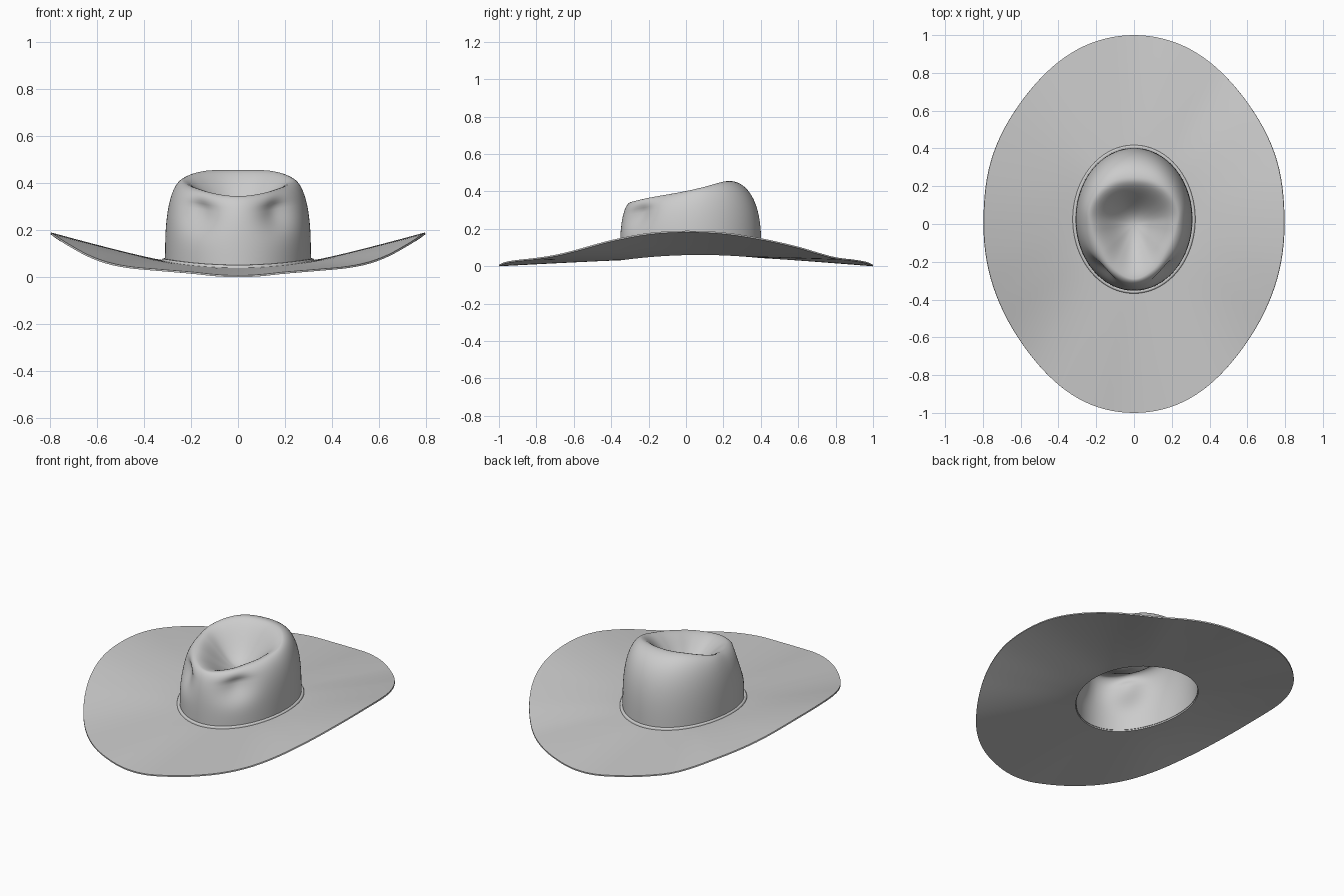
import bpy, math

if "Cube" in bpy.data.objects:
    bpy.data.objects.remove(bpy.data.objects["Cube"])

N = 128  # points round the hat


def curve(x, pts):
    """Smooth curve through (x, value) points."""
    x = min(max(x, pts[0][0]), pts[-1][0])
    n = len(pts)

    def slope(i):
        a, b = pts[max(i - 1, 0)], pts[min(i + 1, n - 1)]
        return (b[1] - a[1]) / (b[0] - a[0])
    for i in range(n - 1):
        (x0, v0), (x1, v1) = pts[i], pts[i + 1]
        if x <= x1:
            d = x1 - x0
            t = (x - x0) / d
            return ((2*t**3 - 3*t*t + 1) * v0 + (t**3 - 2*t*t + t) * d * slope(i)
                    + (3*t*t - 2*t**3) * v1 + (t**3 - t*t) * d * slope(i + 1))


# angle 0 is the front, 180 the back
RIM_RADIUS = [(-25, .26), (0, .29), (23, .26), (50, .222), (82, .222), (104, .241),
              (125, .244), (150, .242), (180, .235), (205, .242)]
RIM_HEIGHT = [(-.3, .342), (-.2, .365), (0, .402), (.1, .425), (.16, .442), (.21, .454), (.25, .456)]
EDGE_HEIGHT = [(-1, .008), (-.97, .022), (-.9, .034), (-.8, .045), (-.7, .061), (-.6, .085),
               (-.4, .140), (-.2, .178), (0, .19), (.2, .181), (.4, .15), (.6, .105),
               (.7, .075), (.8, .048), (.9, .035), (.97, .022), (1, .008)]


def base(a, grow=0.0):
    """Point on the oval where crown meets brim."""
    x, y = math.sin(a), -math.cos(a)
    z = .068 - .022 * y * y + .006 * y
    return (.31 + grow) * x, .025 + (.378 + grow) * y, z


def edge(a):
    x, y = math.sin(a), -math.cos(a)
    w = .795 * x * (1 + .03 * math.sin(2 * math.pi * y) * abs(y))
    if y < 0:
        w = .795 * x * (1 - .25 * (y * y * (1 - y * y)) * abs(y))
    return w, y, curve(y, EDGE_HEIGHT)


def brim_point(a, t):
    b, e = base(a, -.004), edge(a)
    p = [b[k] + (e[k] - b[k]) * t for k in range(2)]
    return p[0], p[1], b[2] + (e[2] - b[2]) * t ** 1.1


def rim(a):
    d = math.degrees(a) % 360
    d = min(d, 360 - d)
    r = curve(d, RIM_RADIUS)
    x, y = r * math.sin(a), -r * math.cos(a)
    return x, y, curve(y, RIM_HEIGHT)


def wall_point(a, h):
    """Crown wall: upright, then rounding over into the rim."""
    b, r = base(a), rim(a)
    f = math.sqrt(max(0, 1 - h ** 3))
    d = math.degrees(a) % 360
    d = min(d, 360 - d)
    pinch = .04 * math.exp(-((d - 36) / 17) ** 2) * math.exp(-((h - .72) / .25) ** 2) * min(1, (1 - h) * 5)
    x, y = r[0] + (b[0] - r[0]) * f, r[1] + (b[1] - r[1]) * f
    return x - pinch * math.sin(a), y + pinch * math.cos(a), b[2] + (r[2] - b[2]) * h


def dent_point(a, s):
    r = rim(a)
    f = .5 * (1 + math.cos(math.pi * s ** .85))
    return r[0] * (1 - s), r[1] * (1 - s), .25 + (r[2] - .25) * f


felt = bpy.data.materials.new("grey felt")
felt.diffuse_color = (.6, .6, .6, 1)
felt.use_nodes = True
felt.node_tree.nodes["Principled BSDF"].inputs["Base Color"].default_value = felt.diffuse_color


def sheet(name, rings, thickness, tip=None):
    """Skin a stack of closed rings, optionally closed with a tip."""
    verts = [p for ring in rings for p in ring]
    faces = []
    for i in range(len(rings) - 1):
        for j in range(N):
            k = (j + 1) % N
            faces.append((i*N + j, i*N + k, (i + 1)*N + k, (i + 1)*N + j))
    if tip:
        verts.append(tip)
        o = (len(rings) - 1) * N
        faces += [(o + j, o + (j + 1) % N, len(verts) - 1) for j in range(N)]
    me = bpy.data.meshes.new(name)
    me.from_pydata(verts, [], faces)
    me.materials.append(felt)
    ob = bpy.data.objects.new(name, me)
    bpy.context.collection.objects.link(ob)
    mod = ob.modifiers.new("thickness", 'SOLIDIFY')
    mod.thickness, mod.offset = thickness, -1
    bpy.ops.object.select_all(action='DESELECT')
    ob.select_set(True)
    bpy.context.view_layer.objects.active = ob
    bpy.ops.object.modifier_apply(modifier=mod.name)
    bpy.ops.object.shade_smooth_by_angle(angle=math.radians(50))
    return ob


angles = [2 * math.pi * j / N for j in range(N)]

# brim, from outer edge to crown opening
sheet("brim", [[brim_point(a, 1 - i / 24) for a in angles] for i in range(25)], .008)

# crown: wall rings, then the dented top
walls = [[wall_point(a, math.sin(math.pi / 2 * i / 24)) for a in angles] for i in range(25)]
dents = [[dent_point(a, i / 16) for a in angles] for i in range(1, 16)]
sheet("crown", walls + dents, .007, (0, 0, .25))

# small rolled collar where crown meets brim
collar = []
for grow, lift in ((.015, -.002), (.0145, .006), (.011, .011), (.005, .012), (-.001, .010)):
    collar.append([(x, y, z + lift) for x, y, z in (base(a, grow) for a in angles)])
sheet("collar", collar, .003)
